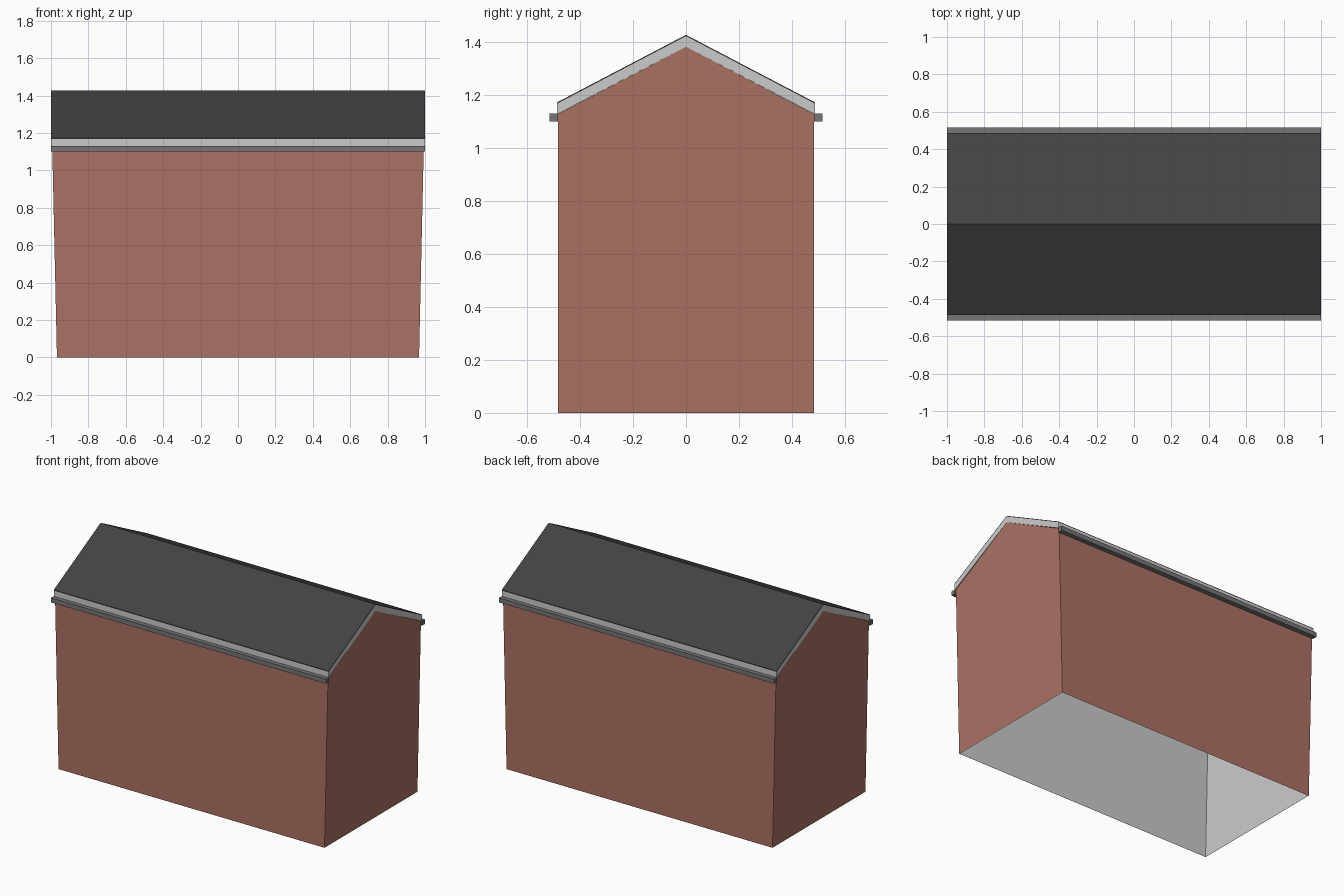
import bpy, bmesh

if "Cube" in bpy.data.objects:
    bpy.data.objects.remove(bpy.data.objects["Cube"])

def material(name, rgb):
    m = bpy.data.materials.new(name)
    m.diffuse_color = (*rgb, 1)
    m.use_nodes = True
    m.node_tree.nodes["Principled BSDF"].inputs["Base Color"].default_value = m.diffuse_color
    return m

BRICK = material("brick", (0.41, 0.167, 0.126))
SLATE = material("slate", (0.055, 0.055, 0.055))
GUTTER = material("gutter_grey", (0.18, 0.18, 0.19))

def make_object(name, bm, mat=None):
    bmesh.ops.recalc_face_normals(bm, faces=bm.faces)
    me = bpy.data.meshes.new(name)
    bm.to_mesh(me)
    bm.free()
    ob = bpy.data.objects.new(name, me)
    bpy.context.collection.objects.link(ob)
    if mat:
        me.materials.append(mat)
    return ob

def prism(name, profile, mat=None, end_x=lambda z: 1.0, open_bottom=False):
    """Sweep a (y, z) profile along x; end_x gives the half length at each height."""
    bm = bmesh.new()
    left = [bm.verts.new((-end_x(z), y, z)) for y, z in profile]
    right = [bm.verts.new((end_x(z), y, z)) for y, z in profile]
    bm.faces.new(left)
    bm.faces.new(right[::-1])
    n = len(profile)
    for i in range(n):
        j = (i + 1) % n
        bm.faces.new((left[i], right[i], right[j], left[j]))
    bmesh.ops.recalc_face_normals(bm, faces=bm.faces)
    if open_bottom:
        floor = [f for f in bm.faces if all(v.co.z < 1e-4 for v in f.verts)]
        bmesh.ops.delete(bm, geom=floor, context='FACES_ONLY')
    return make_object(name, bm, mat)

def gable(half, eave, ridge):
    return [(-half, 0), (half, 0), (half, eave), (0, ridge), (-half, eave)]

def chevron(half, eave, ridge, thick):
    return [(-half, eave), (0, ridge), (half, eave),
            (half, eave - thick), (0, ridge - thick), (-half, eave - thick)]

# Brick walls with gable ends leaning slightly outward, open underneath
prism("brick_walls", gable(0.483, 1.128, 1.382), BRICK,
      lambda z: 0.968 + 0.031 * z / 1.382, True)

# Grey inner lining of the walls
prism("wall_lining", gable(0.480, 1.125, 1.379), None,
      lambda z: 0.965 + 0.031 * z / 1.382, True)

# Pale roof deck, showing as fascia and verge boards
prism("roof_deck", chevron(0.487, 1.167, 1.422, 0.040))

# Thin dark roof covering
prism("roof_covering", chevron(0.487, 1.172, 1.427, 0.005), SLATE)

# Box gutters along both eaves
for name, s in (("front_gutter", -1), ("back_gutter", 1)):
    prism(name, [(s * 0.483, 1.10), (s * 0.515, 1.10),
                 (s * 0.515, 1.13), (s * 0.483, 1.13)], GUTTER)
